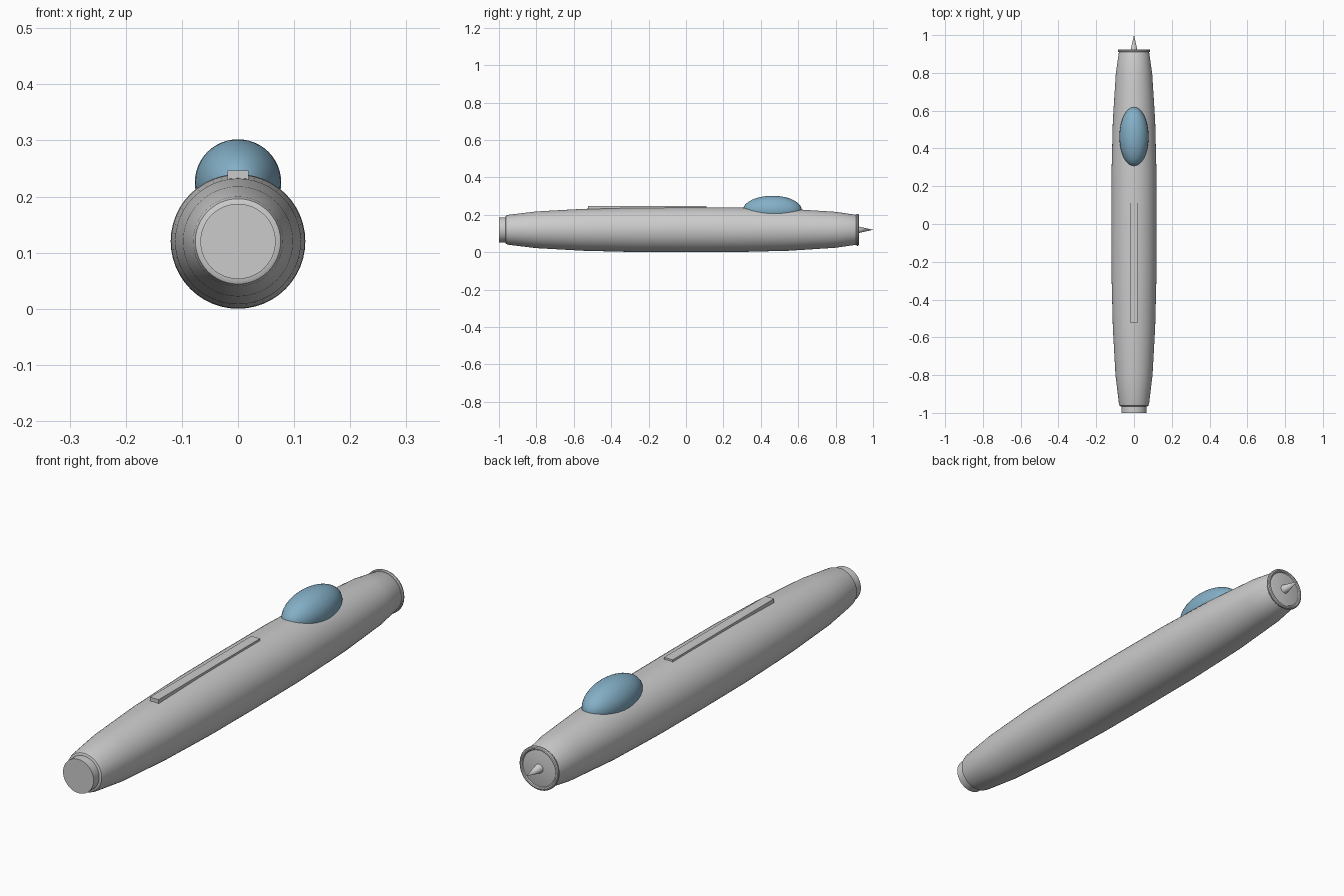
import bpy, bmesh, math
from mathutils import Matrix

if "Cube" in bpy.data.objects:
    bpy.data.objects.remove(bpy.data.objects["Cube"])

AXIS_Z = 0.12


def finish(name, bm, smooth=True, angle=35):
    bmesh.ops.recalc_face_normals(bm, faces=bm.faces)
    mesh = bpy.data.meshes.new(name)
    bm.to_mesh(mesh)
    bm.free()
    obj = bpy.data.objects.new(name, mesh)
    bpy.context.collection.objects.link(obj)
    bpy.ops.object.select_all(action='DESELECT')
    obj.select_set(True)
    bpy.context.view_layer.objects.active = obj
    if smooth:
        bpy.ops.object.shade_smooth_by_angle(angle=math.radians(angle))
    return obj


def lathe(name, profile, sides=48, closed=False):
    """Revolve (y, radius) points about the long axis; radius 0 makes a tip."""
    bm = bmesh.new()
    rings = []
    for y, r in profile:
        if r == 0:
            rings.append([bm.verts.new((0, y, AXIS_Z))])
            continue
        rings.append([bm.verts.new((r * math.cos(a), y, AXIS_Z + r * math.sin(a)))
                      for a in (2 * math.pi * i / sides for i in range(sides))])
    pairs = list(zip(rings, rings[1:]))
    if closed:
        pairs.append((rings[-1], rings[0]))
    for a, b in pairs:
        for i in range(sides):
            j = (i + 1) % sides
            if len(b) == 1:
                bm.faces.new((a[i], a[j], b[0]))
            else:
                bm.faces.new((a[i], a[j], b[j], b[i]))
    if not closed:
        for ring in (rings[0], rings[-1]):
            if len(ring) > 1:
                bm.faces.new(ring)
    return finish(name, bm)


# Tapered fuselage with softened ends
lathe("fuselage", [(-0.965, 0.07), (-0.962, 0.076), (-0.95, 0.08), (-0.8, 0.098),
                   (-0.55, 0.112), (-0.27, 0.119), (0, 0.12), (0.27, 0.119),
                   (0.55, 0.112), (0.8, 0.096), (0.91, 0.08), (0.918, 0.076), (0.92, 0.07)])

# Tail nozzle
lathe("tail_nozzle", [(-1.0, 0.067), (-0.94, 0.067)])

# Nose intake ring
ring = [(0.917 + 0.008 * math.cos(t), 0.078 + 0.008 * math.sin(t))
        for t in (2 * math.pi * i / 10 for i in range(10))]
lathe("nose_ring", ring, closed=True)

# Nose spike
lathe("nose_spike", [(0.915, 0.019), (1.0, 0)], sides=24)

# Canopy bubble
bm = bmesh.new()
bmesh.ops.create_uvsphere(bm, u_segments=32, v_segments=24, radius=1,
                          matrix=Matrix.Translation((0, 0.462, 0.225))
                          @ Matrix.Diagonal((0.077, 0.157, 0.077, 1)))
canopy = finish("canopy", bm)
glass = bpy.data.materials.new("canopy_blue")
glass.diffuse_color = (0.23, 0.43, 0.57, 1)
glass.use_nodes = True
glass.node_tree.nodes["Principled BSDF"].inputs["Base Color"].default_value = glass.diffuse_color
canopy.data.materials.append(glass)

# Dorsal spine strip
bm = bmesh.new()
bmesh.ops.create_cube(bm, size=1, matrix=Matrix.Translation((0, -0.207, 0.234))
                      @ Matrix.Diagonal((0.038, 0.635, 0.025, 1)))
finish("dorsal_spine", bm, smooth=False)
